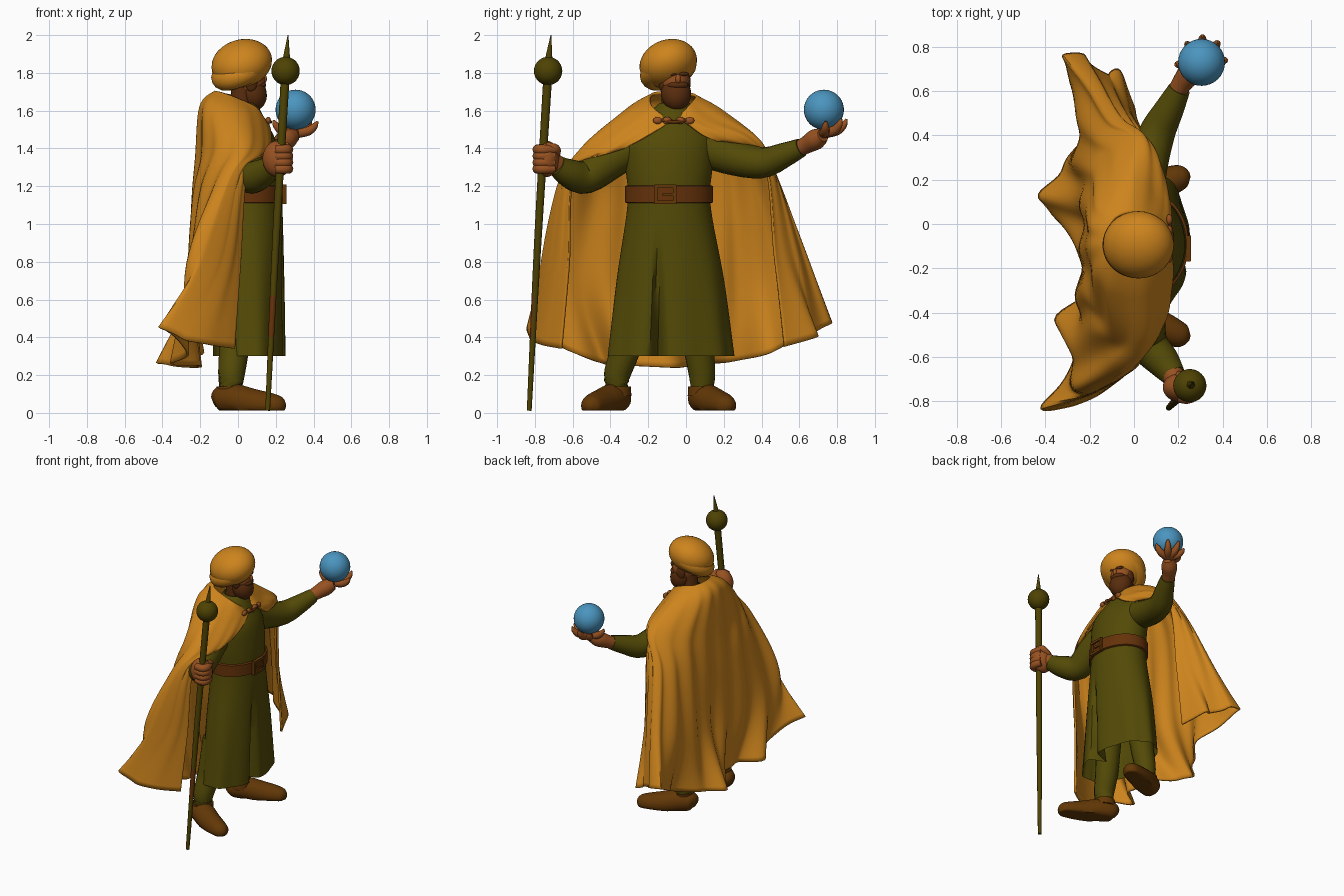
import bpy, bmesh, math
from mathutils import Vector, Matrix

cube = bpy.data.objects.get("Cube")
if cube:
    bpy.data.objects.remove(cube)


def material(name, *rgb):
    m = bpy.data.materials.new(name)
    m.use_nodes = True
    m.diffuse_color = (*rgb, 1)
    m.node_tree.nodes["Principled BSDF"].inputs["Base Color"].default_value = (*rgb, 1)
    return m


gold = material("gold cloth", .61, .23, .012)
green = material("olive cloth", .086, .068, .002)
leather = material("shoe leather", .125, .039, .002)
belt_brown = material("belt brown", .13, .032, .003)
skin = material("skin", .31, .083, .015)
beard_brown = material("beard brown", .1, .026, .004)
orb_blue = material("orb blue", .07, .3, .52)
wood = material("dark olive wood", .077, .055, .001)


def finish(name, bm, mat):
    bmesh.ops.recalc_face_normals(bm, faces=bm.faces)
    me = bpy.data.meshes.new(name)
    bm.to_mesh(me)
    bm.free()
    me.materials.append(mat)
    ob = bpy.data.objects.new(name, me)
    bpy.context.collection.objects.link(ob)
    bpy.ops.object.select_all(action="DESELECT")
    ob.select_set(True)
    bpy.context.view_layer.objects.active = ob
    bpy.ops.object.shade_smooth_by_angle(angle=math.radians(50))
    return ob


def spline(keys, n):
    """Catmull-Rom samples through tuples of any size."""
    out, last = [], len(keys) - 1
    for i in range(n + 1):
        s = i / n * last
        k = min(int(s), last - 1)
        t = s - k
        a, b, c, d = (keys[min(max(j, 0), last)] for j in range(k - 1, k + 3))
        out.append(tuple(q + .5 * t * (r - p + t * (2*p - 5*q + 4*r - w + t * (3*(q - r) + w - p)))
                         for p, q, r, w in zip(a, b, c, d)))
    return out


def loft(name, rings, mat, closed=True, caps=True):
    bm = bmesh.new()
    rows = [[bm.verts.new(p) for p in ring] for ring in rings]
    n = len(rows[0])
    for lo, hi in zip(rows, rows[1:]):
        for j in range(n if closed else n - 1):
            k = (j + 1) % n
            bm.faces.new((lo[j], lo[k], hi[k], hi[j]))
    if caps:
        bm.faces.new(rows[0])
        bm.faces.new(rows[-1])
    return finish(name, bm, mat)


def tube(name, keys, mat, steps=16, sides=16, floor=None):
    """Round tube through (x, y, z, radius) keys."""
    pts = spline(keys, steps)
    rings = []
    for i, (x, y, z, r) in enumerate(pts):
        ahead = Vector(pts[min(i + 1, steps)][:3]) - Vector(pts[max(i - 1, 0)][:3])
        q = ahead.to_track_quat("Z", "Y")
        ring = []
        for j in range(sides):
            a = math.tau * j / sides
            p = Vector((x, y, z)) + q @ Vector((r * math.cos(a), r * math.sin(a), 0))
            if floor is not None:
                p.z = max(p.z, floor)
            ring.append(p)
        rings.append(ring)
    return loft(name, rings, mat)


def ball(name, loc, size, mat, pitch=0, yaw=0, roll=0):
    bm = bmesh.new()
    bmesh.ops.create_uvsphere(bm, u_segments=32, v_segments=20, radius=1)
    rot = Matrix.Rotation(yaw, 4, "Z") @ Matrix.Rotation(pitch, 4, "Y") @ Matrix.Rotation(roll, 4, "X")
    bm.transform(Matrix.Translation(loc) @ rot @ Matrix.Diagonal((*size, 1)))
    return finish(name, bm, mat)


def box(name, loc, size, mat):
    bm = bmesh.new()
    bmesh.ops.create_cube(bm, size=1)
    bm.transform(Matrix.Translation(loc) @ Matrix.Diagonal((*size, 1)))
    return finish(name, bm, mat)


# Tunic: stacked ellipses with soft folds and a front slit
# keys: z, centre x, radius x, centre y, radius y
tunic_keys = [(.3, .06, .19, -.085, .335), (.7, .06, .185, -.085, .285), (1.1, .065, .17, -.09, .22),
              (1.3, .06, .165, -.09, .23), (1.44, .04, .16, -.09, .235), (1.54, .02, .13, -.08, .17),
              (1.64, .02, .08, -.06, .08)]


def tunic_ring(z, cx, rx, cy, ry, grow=0):
    ring, low = [], max(0, (.95 - z) / .65)
    for j in range(96):
        a = math.tau * j / 96
        fold = 1 + .02 * low * math.sin(9 * a)
        x = cx + (rx + grow) * fold * math.cos(a)
        y = cy + (ry + grow) * fold * math.sin(a)
        if x > cx:
            x -= .12 * low * math.exp(-((y + .15) / (.012 + .015 * low)) ** 2)
        ring.append((x, y, z))
    return ring


loft("tunic", [tunic_ring(*k) for k in spline(tunic_keys, 36)], green, caps=False)
belt = (.065, .17, -.09, .222)
loft("belt", [tunic_ring(z, *belt, g) for z, g in ((1.11, 0), (1.115, .012), (1.2, .012), (1.205, 0))],
     belt_brown, caps=False)
for z in (1.115, 1.2):
    box("buckle_bar", (.247, -.11, z), (.022, .115, .018), leather)
for y in (-.16, -.06):
    box("buckle_side", (.245, y, 1.157), (.022, .018, .1), leather)
box("buckle_prong", (.247, -.09, 1.157), (.02, .07, .016), leather)

# Legs and shoes
for side, hip, ankle, toe in (("right", -.27, -.365, -.5), ("left", .05, .085, .21)):
    tube(side + "_leg", [(.0, hip, .6, .09), (-.02, (hip + ankle) / 2, .35, .08),
                         (-.035, ankle, .2, .07), (-.04, ankle, .09, .055)], green)
    away = toe - ankle
    tube(side + "_shoe", [(-.13, ankle - .15 * away, .06, .03), (-.1, ankle - .1 * away, .07, .066),
                          (-.03, ankle + .15 * away, .075, .08), (.08, ankle + .6 * away, .05, .077),
                          (.17, ankle + .9 * away, .04, .066), (.225, ankle + 1.05 * away, .035, .05),
                          (.25, ankle + 1.1 * away, .03, .015)], leather, 24, 20, floor=.012)
    tube(side + "_shoe_collar", [(-.04, ankle, .09, .076), (-.04, ankle, .14, .073)], leather, 2)

# Sleeves
tube("right_sleeve", [(.02, -.2, 1.45, .09), (.04, -.38, 1.35, .1), (.06, -.53, 1.25, .09),
                      (.13, -.62, 1.27, .076), (.18, -.685, 1.31, .055)], green)
tube("left_sleeve", [(.03, .02, 1.43, .1), (.05, .22, 1.36, .095), (.1, .4, 1.325, .083),
                     (.16, .52, 1.365, .066), (.205, .61, 1.405, .05)], green)

# Staff with knob, spike and a worn reddish strip low on its outer side
staff = tube("staff", [(.157, -.83, .012, .013), (.2, -.785, .9, .02), (.25, -.732, 1.78, .024)], wood, 28, 12)
staff.data.materials.append(belt_brown)
for face in staff.data.polygons:
    if .38 < face.center.z < .65 and face.normal.y < 0:
        face.material_index = 1
ball("staff_knob", (.252, -.73, 1.81), (.075, .075, .075), wood)
tube("staff_spike", [(.256, -.727, 1.87, .02), (.265, -.715, 2, .002)], wood, 3, 12)

# Right fist around the staff
ball("right_fist", (.21, -.738, 1.345), (.08, .066, .096), skin)
tube("right_wrist", [(.16, -.66, 1.3, .05), (.2, -.72, 1.34, .05)], skin, 4)
for i in range(4):
    z = 1.292 + .034 * i
    tube("right_finger", [(.2, -.78, z, .026), (.25, -.785, z, .027), (.266, -.75, z, .027),
                          (.25, -.7, z, .024)], skin, 8, 10)
tube("right_thumb", [(.2, -.69, 1.37, .025), (.25, -.69, 1.4, .023), (.255, -.74, 1.42, .015)], skin, 8, 10)

# Orb cradled by the left hand
orb = Vector((.305, .73, 1.605))
ball("orb", orb, (.106, .106, .106), orb_blue)
tube("left_palm", [(.19, .59, 1.395, .042), (.22, .64, 1.42, .047), (.26, .69, 1.45, .055),
                   (.3, .725, 1.47, .035)], skin, 10)
for name, heading, reach in (("thumb", 185, 65), ("finger", 128, 60), ("finger", 88, 68),
                             ("finger", 50, 68), ("finger", 5, 62)):
    h, keys = math.radians(heading), []
    for share, r in ((.1, .028), (.5, .025), (.8, .018), (1, .006)):
        p = math.radians(reach * share)
        d = Vector((math.sin(p) * math.cos(h), math.sin(p) * math.sin(h), -math.cos(p)))
        keys.append((*(orb + d * (.121 + .012 * math.sin(2 * p))), r))
    tube("left_" + name, keys, skin, 9, 10)

# Head, face and beard
turn = .2
tube("neck", [(.01, -.07, 1.55, .06), (.025, -.07, 1.72, .06)], beard_brown, 3)
ball("head", (.055, -.06, 1.765), (.086, .078, .1), skin, yaw=turn)
ball("beard", (.074, -.053, 1.692), (.077, .08, .094), beard_brown, pitch=-.3, yaw=turn)
ball("moustache", (.112, -.043, 1.735), (.036, .056, .024), beard_brown, yaw=turn)
ball("nose", (.137, -.042, 1.768), (.016, .014, .024), skin, yaw=turn)
for s in (-1, 1):
    ball("eyebrow", (.13 - .008 * s, -.045 + .034 * s, 1.794), (.012, .029, .01), beard_brown, yaw=turn + .3 * s)
    ball("sideburn", (.055 - .016 * s, -.06 + .066 * s, 1.75), (.032, .018, .05), beard_brown, yaw=turn)

# Turban with a wound lower band, low at the back
ball("turban", (.02, -.094, 1.85), (.163, .155, .123), gold, pitch=-.32, yaw=turn, roll=.27)
coil = []
for i in range(33):
    a = math.tau * i / 32
    x, y = .094 * math.cos(a), .09 * math.sin(a)
    coil.append((.012 + x, -.094 + y, 1.815 + .42 * x + .34 * y, .06))
tube("turban_band", coil, gold, 64, 14)

# Cape: rows from collar to hem, each running right front, back, left front
upper_rows = [
    [(.12, -.09, 1.55), (.1, -.17, 1.61), (0, -.19, 1.66), (-.08, -.17, 1.69), (-.12, -.08, 1.7),
     (-.09, .02, 1.69), (0, .05, 1.67), (.09, .01, 1.62), (.12, -.04, 1.56)],
    [(.165, -.13, 1.51), (.13, -.25, 1.53), (.02, -.33, 1.58), (-.14, -.28, 1.61), (-.195, -.09, 1.62),
     (-.16, .08, 1.61), (0, .2, 1.59), (.12, .1, 1.54), (.16, .01, 1.53)],
    [(.16, -.31, 1.41), (.13, -.45, 1.38), (.02, -.54, 1.41), (-.14, -.42, 1.39), (-.215, -.08, 1.35),
     (-.17, .22, 1.38), (0, .39, 1.43), (.1, .31, 1.45), (.15, .13, 1.45)]]
elbow_row = [(.05, -.58, 1.31), (.01, -.63, 1.26), (-.09, -.65, 1.22), (-.21, -.4, 1.15), (-.23, -.08, 1.1),
             (-.21, .25, 1.15), (-.11, .46, 1.22), (-.02, .46, 1.28), (.04, .4, 1.38)]
knee_row = [(.01, -.62, .78), (-.09, -.71, .78), (-.25, -.745, .8), (-.25, -.43, .65), (-.24, -.07, .63),
            (-.26, .27, .66), (-.21, .62, .8), (-.09, .59, .8), (.01, .47, .82)]
hem = [(-.02, -.66, .34), (-.15, -.76, .36), (-.29, -.82, .39), (-.41, -.82, .45), (-.26, -.62, .33),
       (-.34, -.43, .26), (-.2, -.28, .25), (-.24, -.04, .24), (-.42, .09, .26), (-.34, .23, .27),
       (-.2, .45, .32), (-.32, .73, .47), (-.24, .76, .47), (-.13, .67, .42), (-.07, .69, .4), (0, .52, .35)]
dense = [spline(row, 120) for row in upper_rows + [elbow_row, knee_row, hem]]
cape = []
for i, col in enumerate(zip(*dense)):
    u, line = i / 120, []
    wave = math.sin(math.pi * u) * math.sin(88 * u + .8 * math.sin(9 * u))
    for j, (x, y, z) in enumerate(spline(col, 40)):
        depth = .018 * j / 40 * wave
        line.append((x + depth, y + .3 * depth, z))
    cape.append(line)
cloak = loft("cape", cape, gold, closed=False, caps=False)
thick = cloak.modifiers.new("cloth thickness", "SOLIDIFY")
thick.thickness = .014
thick.offset = 0

# Cape clasp
for y in (-.15, -.1, -.03, .02):
    ball("clasp_brooch", (.16, y, 1.548), (.014, .024, .019), skin)
tube("clasp_cord", [(.16, -.13, 1.55, .009), (.172, -.062, 1.54, .009), (.16, 0, 1.55, .009)], belt_brown, 8, 8)
